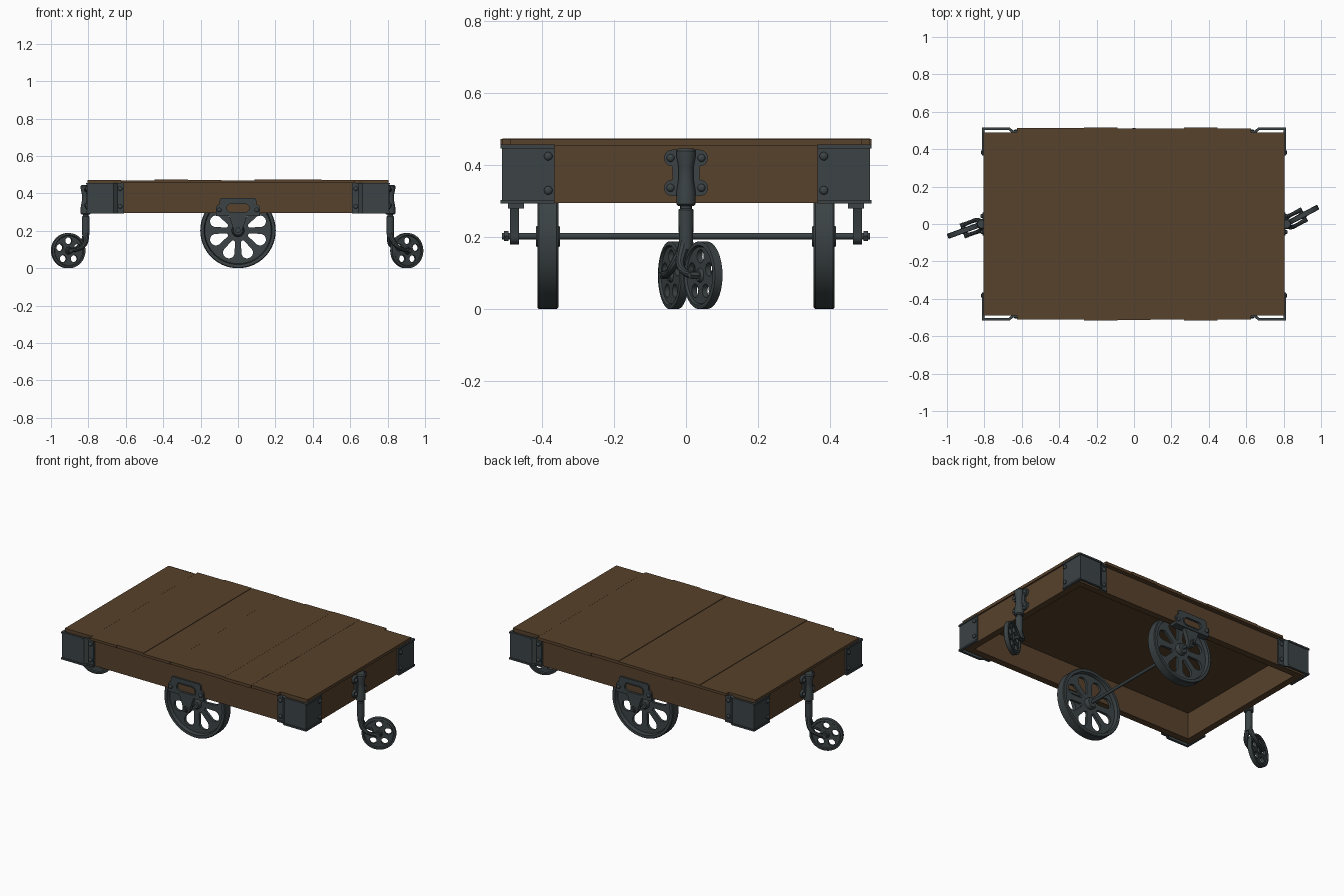
import bpy, bmesh, random
from math import sin, cos, pi, radians
from mathutils import Matrix, Vector

if "Cube" in bpy.data.objects:
    bpy.data.objects.remove(bpy.data.objects["Cube"])

random.seed(4)


def material(name, rgb):
    m = bpy.data.materials.new(name)
    m.diffuse_color = (*rgb, 1)
    m.use_nodes = True
    m.node_tree.nodes["Principled BSDF"].inputs["Base Color"].default_value = m.diffuse_color
    return m


WOOD = material("brown_wood", (0.098, 0.054, 0.025))
IRON = material("dark_iron", (0.045, 0.057, 0.061))
FRONT = Matrix.Rotation(pi / 2, 4, 'X')                       # drawing x,y -> world x,z
SIDE = Matrix(((0, 0, 1, 0), (1, 0, 0, 0), (0, 1, 0, 0), (0, 0, 0, 1)))  # drawing x,y -> world y,z
T = Matrix.Translation


def add(name, me, mat, smooth=True):
    me.materials.clear()
    me.materials.append(mat)
    if smooth:
        me.shade_smooth()
        me.set_sharp_from_angle(angle=radians(35))
    ob = bpy.data.objects.new(name, me)
    bpy.context.collection.objects.link(ob)
    return ob


def box(name, lo, hi, mat):
    lo, hi = Vector(lo), Vector(hi)
    bm = bmesh.new()
    bmesh.ops.create_cube(bm, size=1)
    for v in bm.verts:
        v.co = (lo + hi) / 2 + v.co * (hi - lo)
    me = bpy.data.meshes.new(name)
    bm.to_mesh(me)
    bm.free()
    return add(name, me, mat, False)


def lathe(name, profile, matrix, seg=32, ring=False):
    """Spin (radius, height) points round local z; ring joins last to first, else caps."""
    bm = bmesh.new()
    rings = [[bm.verts.new((r * cos(2 * pi * i / seg), r * sin(2 * pi * i / seg), h))
              for i in range(seg)] for r, h in profile]
    for a, b in zip(rings, rings[1:] + rings[:1] if ring else rings[1:]):
        for i in range(seg):
            j = (i + 1) % seg
            bm.faces.new((a[i], a[j], b[j], b[i]))
    if not ring:
        bm.faces.new(rings[0])
        bm.faces.new(rings[-1])
    bm.transform(matrix)
    bmesh.ops.recalc_face_normals(bm, faces=bm.faces)
    me = bpy.data.meshes.new(name)
    bm.to_mesh(me)
    bm.free()
    return add(name, me, IRON)


def curve_mesh(name, cu, matrix):
    tmp = bpy.data.objects.new(name + "_tmp", cu)
    bpy.context.collection.objects.link(tmp)
    dg = bpy.context.evaluated_depsgraph_get()
    me = bpy.data.meshes.new_from_object(tmp.evaluated_get(dg))
    bpy.data.objects.remove(tmp)
    me.transform(matrix)
    return add(name, me, IRON)


def plate(name, loops, thick, matrix):
    """Flat plate from an outer loop and hole loops."""
    cu = bpy.data.curves.new(name, 'CURVE')
    cu.dimensions, cu.fill_mode, cu.extrude = '2D', 'BOTH', thick / 2
    for pts in loops:
        sp = cu.splines.new('POLY')
        sp.points.add(len(pts) - 1)
        for p, (x, y) in zip(sp.points, pts):
            p.co = (x, y, 0, 1)
        sp.use_cyclic_u = True
    return curve_mesh(name, cu, matrix)


def tube(name, pts, matrix):
    cu = bpy.data.curves.new(name, 'CURVE')
    cu.dimensions, cu.bevel_depth, cu.bevel_resolution = '3D', 1, 3
    cu.use_fill_caps, cu.resolution_u = True, 6
    sp = cu.splines.new('BEZIER')
    sp.bezier_points.add(len(pts) - 1)
    for p, (x, y, z, r) in zip(sp.bezier_points, pts):
        p.co, p.radius = (x, y, z), r
        p.handle_left_type = p.handle_right_type = 'AUTO'
    return curve_mesh(name, cu, matrix)


def arc(cx, cy, r, a0, a1, n=10):
    return [(cx + r * cos(a0 + (a1 - a0) * i / n), cy + r * sin(a0 + (a1 - a0) * i / n))
            for i in range(n + 1)]


def circle(r, n=40, cx=0, cy=0):
    return arc(cx, cy, r, 0, 2 * pi, n)[:-1]


def slot(cx, cy, half, r):
    return arc(cx + half, cy, r, -pi / 2, pi / 2) + arc(cx - half, cy, r, pi / 2, 3 * pi / 2)


def turn(pts, a):
    return [(x * cos(a) - y * sin(a), x * sin(a) + y * cos(a)) for x, y in pts]


def bolt(name, matrix, r=0.012):
    lathe(name, [(r, -0.004), (r, 0.003), (r * .75, 0.007), (r * .3, 0.009)], matrix, 12)


def wheel(name, R, w, rim, holes, hub, matrix):
    h = w / 2
    lathe(name + "_rim", [(R, -h * .85), (R, h * .85), (R - .004, h), (R - rim, h),
                          (R - rim - .005, .006), (R - rim - .005, -.006), (R - rim, -h),
                          (R - .004, -h)], matrix, 56, True)
    plate(name + "_web", [circle(R - rim)] + holes, 0.016, matrix)
    lathe(name + "_hub", [(hub * .8, -h * 1.15), (hub, -h * .7), (hub, h * .7),
                          (hub * .8, h * 1.15)], matrix, 24)


# wooden deck planks, slightly uneven
n, w = 9, 1.61 / 9
for i in range(n):
    end = i in (0, n - 1)
    x0 = -0.805 + i * w
    ya, yb = [0.49 if end else random.uniform(0.509, 0.517) for _ in range(2)]
    box("deck_plank", (x0, -ya, 0.455), (x0 + w, yb, 0.471 + random.uniform(-.0015, .003)), WOOD)

# wooden frame
for s in (-1, 1):
    ys, xs = sorted((s * .445, s * .485)), sorted((s * .757, s * .797))
    box("frame_side", (-.797, ys[0], .295), (.797, ys[1], .455), WOOD)
    box("frame_end", (xs[0], -.445, .295), (xs[1], .445, .455), WOOD)

# iron corner brackets with rims and bolts


def corner(o, sx, sy):
    pts = [(.61, .495 + o), (.645, .495 + o), (.665, .511 + o), (.808 + o, .511 + o),
           (.808 + o, .365), (.8, .365), (.8, .502), (.67, .502), (.65, .485), (.61, .485)]
    return [(x * sx, y * sy) for x, y in pts]


for sx in (-1, 1):
    for sy in (-1, 1):
        plate("corner_bracket", [corner(0, sx, sy)], .16, T((0, 0, .375)))
        for z in (.298, .452):
            plate("corner_rim", [corner(.005, sx, sy)], .01, T((0, 0, z)))
        for z in (.33, .425):
            bolt("corner_bolt", T((sx * .63, sy * .497, z)) @ Matrix.Rotation(-sy * pi / 2, 4, 'X'))
            bolt("corner_bolt", T((sx * .81, sy * .383, z)) @ Matrix.Rotation(sx * pi / 2, 4, 'Y'))

# main axle and large wheels with teardrop holes
AX = .203
lathe("axle", [(.009, -.512), (.009, .512)], T((0, 0, AX)) @ FRONT, 16)
drop = arc(.128, 0, .031, -1.8, 1.8, 14) + arc(.068, 0, .01, 1.8, 2 * pi - 1.8, 6)
drops = [turn(drop, radians(22.5 + 45 * k)) for k in range(8)]
for s in (-1, 1):
    wheel("large_wheel", .202, .058, .02, drops, .034, T((0, s * .384, .202)) @ FRONT)
    # axle bracket: slotted plate, foot, hanger, boss and nut
    half = [(.118, .28), (.118, .325), (.11, .337), (.1, .342), (.097, .368), (.09, .375)]
    outline = half + [(-x, z) for x, z in reversed(half)]
    plate("axle_bracket_plate", [outline, slot(0, .322, .038, .022)], .01, T((0, s * .49, 0)) @ FRONT)
    plate("bracket_slot_rim", [slot(0, .322, .04, .029), slot(0, .322, .038, .022)], .016,
          T((0, s * .49, 0)) @ FRONT)
    ys = sorted((s * .45, s * .494))
    box("bracket_foot", (-.118, ys[0], .28), (.118, ys[1], .295), IRON)
    hang = [(.05, .285), (.024, AX + .008)] + arc(0, AX, .024, 0, -pi, 12) + [(-.024, AX + .008), (-.05, .285)]
    plate("axle_hanger", [hang], .025, T((0, s * .477, 0)) @ FRONT)
    lathe("axle_nut", [(.016, -.006), (.016, .006)], T((0, s * .5, AX)) @ FRONT, 6)
    for x in (-.1, .1):
        bolt("bracket_bolt", T((x, s * .496, .312)) @ Matrix.Rotation(-s * pi / 2, 4, 'X'))

# swivel casters at both ends
for s, ang in ((1, radians(28)), (-1, radians(200))):
    for z in (.337, .42):
        plate("caster_mount", [slot(0, z, .038, .023)], .016, T((s * .803, 0, 0)) @ SIDE)
        for y in (-.043, .043):
            bolt("mount_bolt", T((s * .812, y, z)) @ Matrix.Rotation(s * pi / 2, 4, 'Y'), .011)
    plate("mount_web", [[(-.038, .335), (.038, .335), (.038, .42), (-.038, .42)]], .014,
          T((s * .803, 0, 0)) @ SIDE)
    lathe("swivel_barrel", [(.022, .287), (.027, .292), (.027, .325), (.021, .36), (.021, .395),
                            (.027, .425), (.027, .44), (.022, .446)], T((s * .814, 0, 0)), 24)
    place = T((s * .814, 0, 0)) @ Matrix.Rotation(ang, 4, 'Z')
    lathe("caster_stem", [(.016, .29), (.016, .28), (.021, .276), (.02, .2), (.018, .165)], place, 20)
    for f in (-1, 1):
        tube("caster_fork", [(0, 0, .2, .017), (.002, f * .012, .162, .015), (.02, f * .029, .123, .012),
                             (.055, f * .031, .102, .01), (.1, f * .029, .095, .012)], place)
    hub_m = place @ T((.1, 0, .094)) @ FRONT
    holes = [turn(circle(.019, 16, .053), radians(90 + 72 * k)) for k in range(5)]
    wheel("caster_wheel", .094, .028, .011, holes, .02, hub_m)
    lathe("caster_axle", [(.011, -.042), (.011, .042)], hub_m, 6)
